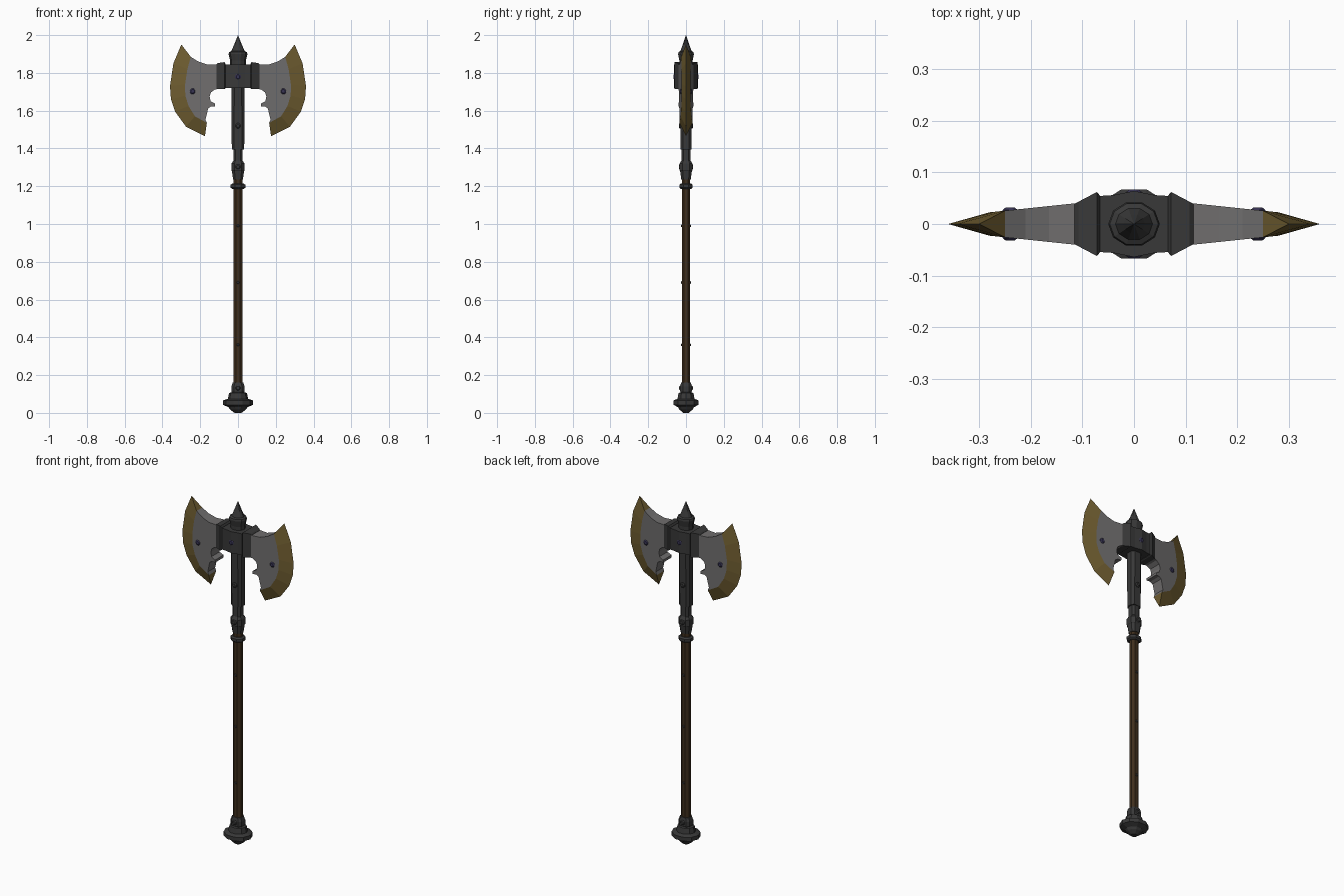
import bpy, bmesh
from math import cos, sin, pi

if "Cube" in bpy.data.objects:
    bpy.data.objects.remove(bpy.data.objects["Cube"])


def material(name, rgb):
    m = bpy.data.materials.new(name)
    m.diffuse_color = (*rgb, 1)
    m.use_nodes = True
    m.node_tree.nodes["Principled BSDF"].inputs["Base Color"].default_value = m.diffuse_color
    return m


IRON = material("dark_iron", (0.04, 0.04, 0.04))
STEEL = material("steel", (0.16, 0.155, 0.155))
GOLD = material("bronze_edge", (0.16, 0.11, 0.03))
WOOD = material("wood", (0.05, 0.028, 0.012))
STUD = material("violet_stud", (0.04, 0.035, 0.09))


def make(name, verts, faces, mat):
    me = bpy.data.meshes.new(name)
    me.from_pydata(verts, [], faces)
    bm = bmesh.new()
    bm.from_mesh(me)
    bmesh.ops.recalc_face_normals(bm, faces=bm.faces)
    bm.to_mesh(me)
    bm.free()
    me.materials.append(mat)
    ob = bpy.data.objects.new(name, me)
    bpy.context.collection.objects.link(ob)
    return ob


def mirror_x(ob):
    ob.modifiers.new("mirror", 'MIRROR').use_axis[0] = True
    return ob


def loft(name, rings, mat):
    """Skin equal-length rings of points and cap both ends."""
    n = len(rings[0])
    verts = [p for r in rings for p in r]
    faces = [(a * n + i, a * n + (i + 1) % n, (a + 1) * n + (i + 1) % n, (a + 1) * n + i)
             for a in range(len(rings) - 1) for i in range(n)]
    faces += [tuple(range(n)), tuple(range(len(verts) - n, len(verts)))]
    return make(name, verts, faces, mat)


def lathe(name, profile, mat, sides=8, sy=1.0, phase=0.5):
    return loft(name, [[(r * cos(2 * pi * (i + phase) / sides),
                         r * sy * sin(2 * pi * (i + phase) / sides), z)
                        for i in range(sides)] for r, z in profile], mat)


def sleeve(name, profile, mat):
    """Chamfered rectangular section; profile of (half x, half y, z)."""
    def ring(a, b, z):
        c = 0.45 * min(a, b)
        return [(a, -b + c, z), (a, b - c, z), (a - c, b, z), (-a + c, b, z),
                (-a, b - c, z), (-a, -b + c, z), (-a + c, -b, z), (a - c, -b, z)]
    return loft(name, [ring(*p) for p in profile], mat)


def stud(name, x, z, r, y, mat):
    """Rivet running front to back with chamfered heads."""
    prof = [(r * .6, -y), (r, -y + .005), (r, y - .005), (r * .6, y)]
    return loft(name, [[(x + q * cos(pi * i / 4 + pi / 8), d, z + q * sin(pi * i / 4 + pi / 8))
                        for i in range(8)] for q, d in prof], mat)


# Shaft and its small rivets
lathe("shaft", [(.027, .10), (.027, 1.42)], WOOD, 8, .9)
for z in (.36, .69, .99):
    stud("shaft_rivet", 0, z, .008, .027, IRON)

# Pommel and bottom collar
lathe("pommel", [(.018, 0), (.042, .018), (.05, .03), (.08, .043), (.08, .066),
                 (.054, .074), (.047, .105), (.03, .11)], IRON, 10, .88, 0)
sleeve("bottom_collar", [(.027, .024, .09), (.035, .031, .115), (.035, .031, .14), (.028, .026, .16)], IRON)
stud("bottom_rivet", 0, .132, .014, .036, IRON)

# Upper ring, neck and long sleeve
lathe("grip_ring", [(.032, 1.185), (.042, 1.192), (.042, 1.208), (.032, 1.215)], IRON, 8, .9)
sleeve("neck_collar", [(.026, .025, 1.235), (.032, .031, 1.28), (.035, .034, 1.285),
                       (.035, .034, 1.32), (.025, .025, 1.335), (.025, .025, 1.41)], IRON)
stud("neck_rivet", 0, 1.303, .015, .038, IRON)
sleeve("long_sleeve", [(.033, .028, 1.395), (.034, .032, 1.73)], IRON)
stud("sleeve_rivet", 0, 1.52, .015, .038, IRON)

# Head block with ridged front and back
plan = [(.072, -.054), (.04, -.056), (0, -.064), (-.04, -.056), (-.072, -.054)]
plan += [(-x, -y) for x, y in plan]
loft("head_block", [[(x, y, z) for x, y in plan] for z in (1.72, 1.845)], IRON)
stud("head_stud", 0, 1.78, .016, .067, STUD)

# Flanges gripping the blades
mirror_x(loft("blade_flange", [[(x, -b, lo), (x, b, lo), (x, b, hi), (x, -b, hi)]
              for x, b, lo, hi in ((.066, .055, 1.718, 1.848), (.072, .062, 1.714, 1.857),
                                   (.108, .043, 1.714, 1.852), (.115, .039, 1.718, 1.846))], IRON))

# Top spike
lathe("top_spike", [(.042, 1.84), (.042, 1.865), (.05, 1.9), (.047, 1.91), (.036, 1.915),
                    (.021, 1.948), (.0005, 2.0)], IRON, 10, .88, 0)


# Blades: tapering steel body plus sharpened edge
def thick(x):
    return .04 - (x - .115) * .105


inner = [(.25, 1.885), (.268, 1.82), (.28, 1.74), (.279, 1.68), (.262, 1.625), (.228, 1.57), (.165, 1.535)]
outer = [(.30, 1.95), (.342, 1.85), (.36, 1.73), (.355, 1.66), (.333, 1.595), (.275, 1.515), (.175, 1.465)]
notch = [(.172, 1.552), (.158, 1.612), (.143, 1.622), (.121, 1.622), (.121, 1.637), (.145, 1.65),
         (.15, 1.675), (.143, 1.697), (.122, 1.712), (.09, 1.718)]
body = inner + notch + [(.09, 1.845), (.165, 1.845), (.21, 1.86)]
mirror_x(loft("blade_body", [[(x, s * thick(x), z) for x, z in body] for s in (-1, 1)], STEEL))

n = len(inner)
edge_verts = [(x, s * thick(x), z) for s in (-1, 1) for x, z in inner] + [(x, 0, z) for x, z in outer]
edge_faces = [(i, i + 1, 2 * n + i + 1, 2 * n + i) for i in range(n - 1)]
edge_faces += [(n + i, n + i + 1, 2 * n + i + 1, 2 * n + i) for i in range(n - 1)]
edge_faces += [(0, n, 2 * n), (n - 1, 2 * n - 1, 3 * n - 1)]
mirror_x(make("blade_edge", edge_verts, edge_faces, GOLD))
mirror_x(stud("blade_stud", .24, 1.702, .016, .032, STUD))
